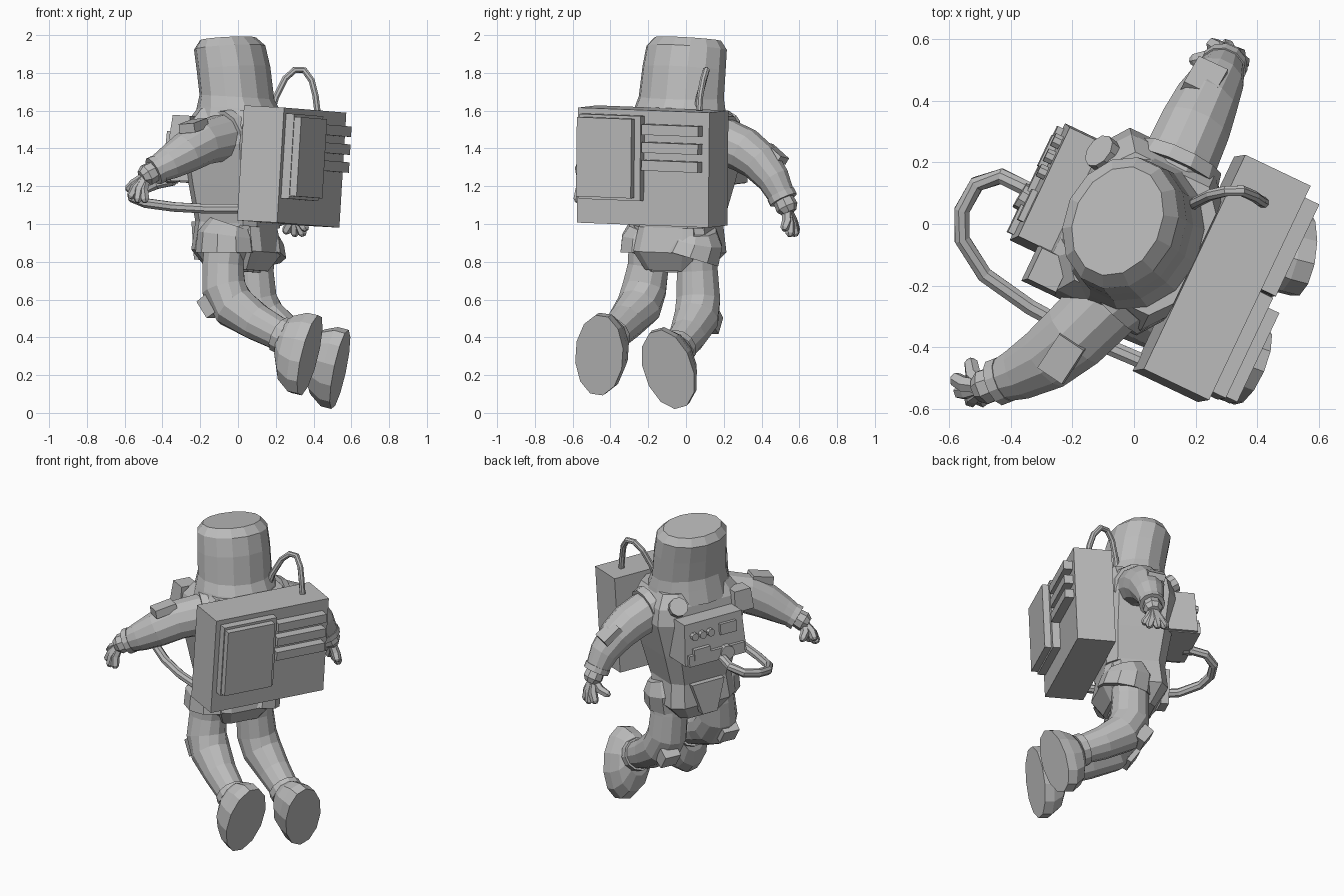
import bpy, math
from mathutils import Vector as V, Matrix

cube = bpy.data.objects.get("Cube")
if cube:
    bpy.data.objects.remove(cube, do_unlink=True)

suit = bpy.data.materials.new("suit_grey")
suit.use_nodes = True
GREY = (0.5, 0.5, 0.5, 1)
suit.diffuse_color = GREY
suit.node_tree.nodes["Principled BSDF"].inputs["Base Color"].default_value = GREY


def axes(x, y):
    """Rotation matrix from an x axis and an approximate y axis."""
    x = V(x).normalized()
    z = x.cross(V(y)).normalized()
    return Matrix((x, z.cross(x), z)).transposed().to_4x4()


# Body frame: local x is the wearer's left, local y is the back
BODY = Matrix.Translation((0, -0.03, 1.32)) @ axes((-0.428, -0.903, 0.035), (0.9, -0.43, -0.05))
WORLD = Matrix.Identity(4)


def add(name, verts, faces, frame=WORLD):
    mesh = bpy.data.meshes.new(name)
    mesh.from_pydata([frame @ V(p) for p in verts], [], faces)
    mesh.materials.append(suit)
    obj = bpy.data.objects.new(name, mesh)
    bpy.context.collection.objects.link(obj)
    return obj


def loft(name, rings, frame=WORLD):
    n = len(rings[0])
    faces = [tuple(range(n))[::-1]]
    for k in range(len(rings) - 1):
        for i in range(n):
            j = (i + 1) % n
            faces.append((k * n + i, k * n + j, k * n + n + j, k * n + n + i))
    faces.append(tuple(range((len(rings) - 1) * n, len(rings) * n)))
    return add(name, [p for r in rings for p in r], faces, frame)


def oval(c, u, v, n):
    return [V(c) + V(u) * math.cos(t) + V(v) * math.sin(t)
            for t in (2 * math.pi * (i + 0.5) / n for i in range(n))]


def block_ring(z, w, front, back, cut=0.7):
    """Box outline with cut corners."""
    m, h = (front + back) / 2, (back - front) / 2
    quad = [(1, -cut), (1, cut), (cut, 1), (-cut, 1), (-1, cut), (-1, -cut), (-cut, -1), (cut, -1)]
    return [V((w * a, m + h * b, z)) for a, b in quad]


def box(name, c, size, frame=BODY, top=1.0):
    """Box whose top face may be scaled."""
    h = V(size) / 2
    rings = [[V(c) + V((a * h.x * s, b * h.y * s, e * h.z))
              for a, b in ((-1, -1), (1, -1), (1, 1), (-1, 1))] for e, s in ((-1, 1), (1, top))]
    return loft(name, rings, frame)


def tube(name, pts, radii, n=10, ref=(0, 0, 1), frame=WORLD):
    pts = [V(p) for p in pts]
    if not isinstance(radii, (list, tuple)):
        radii = [radii] * len(pts)
    rings = []
    for i, p in enumerate(pts):
        t = (pts[min(i + 1, len(pts) - 1)] - pts[max(i - 1, 0)]).normalized()
        u = (V(ref) - t * t.dot(V(ref))).normalized()
        rings.append(oval(p, u * radii[i], t.cross(u) * radii[i], n))
    return loft(name, rings, frame)


def patch(name, c, x, y, size):
    box(name, (0, 0, 0), size, Matrix.Translation(c) @ axes(x, y), 0.95)


# Torso and collar
loft("torso", [block_ring(-0.33, 0.2, -0.16, 0.2), block_ring(-0.12, 0.25, -0.2, 0.21),
               block_ring(0.1, 0.3, -0.23, 0.21), block_ring(0.2, 0.28, -0.22, 0.21),
               block_ring(0.28, 0.23, -0.18, 0.2)], BODY)

# Helmet, leaning forward with a tilted flat top
helmet = []
for z, cy, hx, hy in ((0.2, 0, 0.27, 0.24), (0.29, -0.01, 0.25, 0.215), (0.35, -0.025, 0.235, 0.19),
                      (0.5, -0.055, 0.23, 0.185), (0.61, -0.085, 0.222, 0.18), (0.655, -0.098, 0.185, 0.14)):
    pts = oval((0.01, cy, z), (hx, 0, 0), (0, hy, 0), 14)
    helmet.append([p + V((0, 0, 0.14 * (p.y - cy) * (z > 0.4))) for p in pts])
loft("helmet", helmet, BODY)

# Backpack with hatch layers and vents
box("backpack", (0.01, 0.32, 0), (0.77, 0.235, 0.61))
box("hatch_base", (0.185, 0.46, 0.05), (0.36, 0.05, 0.45))
box("hatch_cover", (0.2, 0.5, 0.05), (0.32, 0.05, 0.42))
for i in range(3):
    box("vent_bar", (-0.17, 0.46, 0.205 - 0.095 * i), (0.33, 0.065, 0.055))

# Chest console
box("console", (-0.02, -0.255, 0.02), (0.42, 0.19, 0.26), top=0.93)
box("console_base", (-0.02, -0.27, -0.08), (0.38, 0.2, 0.07))
for x in (-0.16, -0.105, -0.05):
    tube("console_button", [(x, -0.32, 0.07), (x, -0.372, 0.07)], 0.024, 8, frame=BODY)
box("console_screen", (0.07, -0.345, 0.07), (0.11, 0.04, 0.07))
box("console_switch", (-0.12, -0.35, -0.045), (0.11, 0.05, 0.07))
tube("hose_socket", [(0.05, -0.33, -0.08), (0.045, -0.385, -0.08)], 0.045, 10, frame=BODY)
tube("chest_dial", [(-0.17, -0.15, 0.17), (-0.185, -0.23, 0.225)], 0.058, 10, frame=BODY)
box("shoulder_pouch", (0.235, -0.21, 0.17), (0.13, 0.12, 0.13), top=0.85)

# Hoses
tube("chest_hose", [(-0.34, 0.11, 1.23), (-0.43, 0.155, 1.21), (-0.51, 0.13, 1.18), (-0.558, 0.045, 1.16),
                    (-0.558, -0.05, 1.14), (-0.485, -0.165, 1.11), (-0.337, -0.27, 1.09),
                    (-0.16, -0.366, 1.08), (0.06, -0.46, 1.08)], 0.027, 8)
tube("air_hose", [(0.17, 0.05, 1.56), (0.2, 0.07, 1.67), (0.25, 0.095, 1.77), (0.3, 0.107, 1.815),
                  (0.35, 0.108, 1.815), (0.39, 0.09, 1.76), (0.41, 0.075, 1.68), (0.42, 0.07, 1.6)],
     0.018, 8, (0, 1, 0))

# Pelvis, front flap and seat
loft("pelvis", [block_ring(-0.57, 0.13, -0.1, 0.14), block_ring(-0.47, 0.22, -0.17, 0.18),
                block_ring(-0.3, 0.2, -0.16, 0.18)], BODY)
loft("seat", [block_ring(-0.56, 0.13, 0.02, 0.17), block_ring(-0.46, 0.18, 0, 0.23),
              block_ring(-0.33, 0.16, 0, 0.2)], BODY)
add("front_flap", [(x, y, z) for y in (-0.2, -0.15) for x, z in
                   ((-0.11, -0.32), (0.11, -0.32), (0.05, -0.52), (-0.05, -0.52))],
    [(3, 2, 1, 0), (4, 5, 6, 7), (0, 1, 5, 4), (1, 2, 6, 5), (2, 3, 7, 6), (3, 0, 4, 7)], BODY)

# Arms: path from shoulder to wrist
ARMS = {
    "left": [(0, -0.17, 1.47), (-0.09, -0.26, 1.455), (-0.19, -0.36, 1.43), (-0.28, -0.435, 1.375),
             (-0.37, -0.485, 1.32), (-0.435, -0.51, 1.285)],
    "right": [(0.1, 0.1, 1.46), (0.155, 0.22, 1.43), (0.195, 0.31, 1.39), (0.23, 0.39, 1.33),
              (0.27, 0.465, 1.235), (0.29, 0.51, 1.14)],
}
# Fingers: knuckle spread and tip
TIPS = {
    "left": [(-0.585, -0.5, 1.18), (-0.57, -0.545, 1.14), (-0.53, -0.575, 1.12), (-0.49, -0.575, 1.12),
             (-0.53, -0.445, 1.18)],
    "right": [(0.25, 0.585, 0.955), (0.3, 0.58, 0.94), (0.345, 0.55, 0.94), (0.36, 0.52, 0.97),
              (0.19, 0.53, 1.0)],
}
for side, path in ARMS.items():
    tube(side + "_arm", path, [0.13, 0.125, 0.12, 0.108, 0.088, 0.07], 12)
    a, b = V(path[0]), V(path[1])
    tube(side + "_arm_ring", [a.lerp(b, 0.6), a.lerp(b, 0.95)], [0.155, 0.145], 12)
    wrist, t = V(path[-1]), (V(path[-1]) - V(path[-2])).normalized()
    tube(side + "_wrist_cuff", [wrist - t * 0.02, wrist + t * 0.015], 0.078, 12)
    palm = wrist + t * 0.06
    tube(side + "_palm", [wrist, palm, palm + t * 0.03], [0.055, 0.06, 0.04], 8)
    for tip in map(V, TIPS[side]):
        bulge = palm.lerp(tip, 0.5) + t * 0.018
        tube(side + "_finger", [palm.lerp(tip, 0.05), bulge, tip - (tip - bulge) * 0.15,
                                tip + (tip - bulge) * 0.1], [0.024, 0.028, 0.024, 0.012], 6, (0.3, 0.9, 0.2))
patch("left_arm_patch", (-0.235, -0.435, 1.52), (0.75, -0.5, 0.05), (0.6, 0.7, 0.2), (0.1, 0.14, 0.05))
patch("right_arm_patch", (0.23, 0.47, 1.375), (0.9, -0.42, 0.1), (0.3, 0.75, -0.65), (0.11, 0.13, 0.04))

# Legs: hip to ankle, plus boot centre, boot long axis and knee pad
LEGS = {
    "left": ([(-0.06, -0.19, 0.95), (-0.08, -0.2, 0.78), (-0.075, -0.22, 0.66), (-0.02, -0.25, 0.56),
              (0.1, -0.32, 0.48), (0.25, -0.4, 0.4)],
             (0.38, -0.46, 0.305), (0.115, 0.03, 0.453), (-0.145, -0.22, 0.565)),
    "right": ([(0.09, 0.05, 0.92), (0.08, 0.06, 0.75), (0.09, 0.065, 0.6), (0.14, 0.055, 0.5),
               (0.26, 0.01, 0.41), (0.39, -0.05, 0.335)],
              (0.54, -0.095, 0.23), (0.075, -0.14, 0.42), (0.04, 0.125, 0.48)),
}
for side, (path, sole, long_axis, knee) in LEGS.items():
    tube(side + "_leg", path, [0.115, 0.112, 0.12, 0.12, 0.1, 0.085], 12, (0, 1, 0))
    hip, down = V(path[0]), (V(path[1]) - V(path[0])).normalized()
    tilt = V((0, 0, -1)) if side == "left" else V((0, -0.3, -1))
    top = hip + V((0.02, 0, 0.05))
    tube(side + "_hip_cuff", [top, hip + tilt * 0.01, hip + tilt * 0.1], [0.115, 0.155, 0.165], 10, (0, 1, 0))
    end, t = V(path[-1]), (V(path[-1]) - V(path[-2])).normalized()
    tube(side + "_ankle_cuff", [end - t * 0.035, end + t * 0.01], 0.1, 12, (0, 1, 0))
    patch(side + "_knee_pad", knee, (0.42, 0.9, 0), (0.5, -0.2, -0.8), (0.11, 0.11, 0.07))

    # Boot: ovals stacked inward from the sole
    u = V(long_axis).normalized()
    n = V((0.92, -0.3, 0))
    n = (n - u * n.dot(u)).normalized()
    v = n.cross(u)
    loft(side + "_boot", [oval(V(sole) - n * d + u * up, u * a, v * w, 12) for d, up, a, w in
                          ((0, 0, 0.222, 0.135), (0.06, 0, 0.222, 0.135), (0.13, 0.01, 0.18, 0.122),
                           (0.175, 0.04, 0.11, 0.085))])

# Consistent outward normals
for obj in bpy.context.collection.objects:
    if obj.type == "MESH" and suit.name in obj.data.materials:
        import bmesh
        bm = bmesh.new()
        bm.from_mesh(obj.data)
        bmesh.ops.recalc_face_normals(bm, faces=bm.faces)
        bm.to_mesh(obj.data)
        bm.free()
